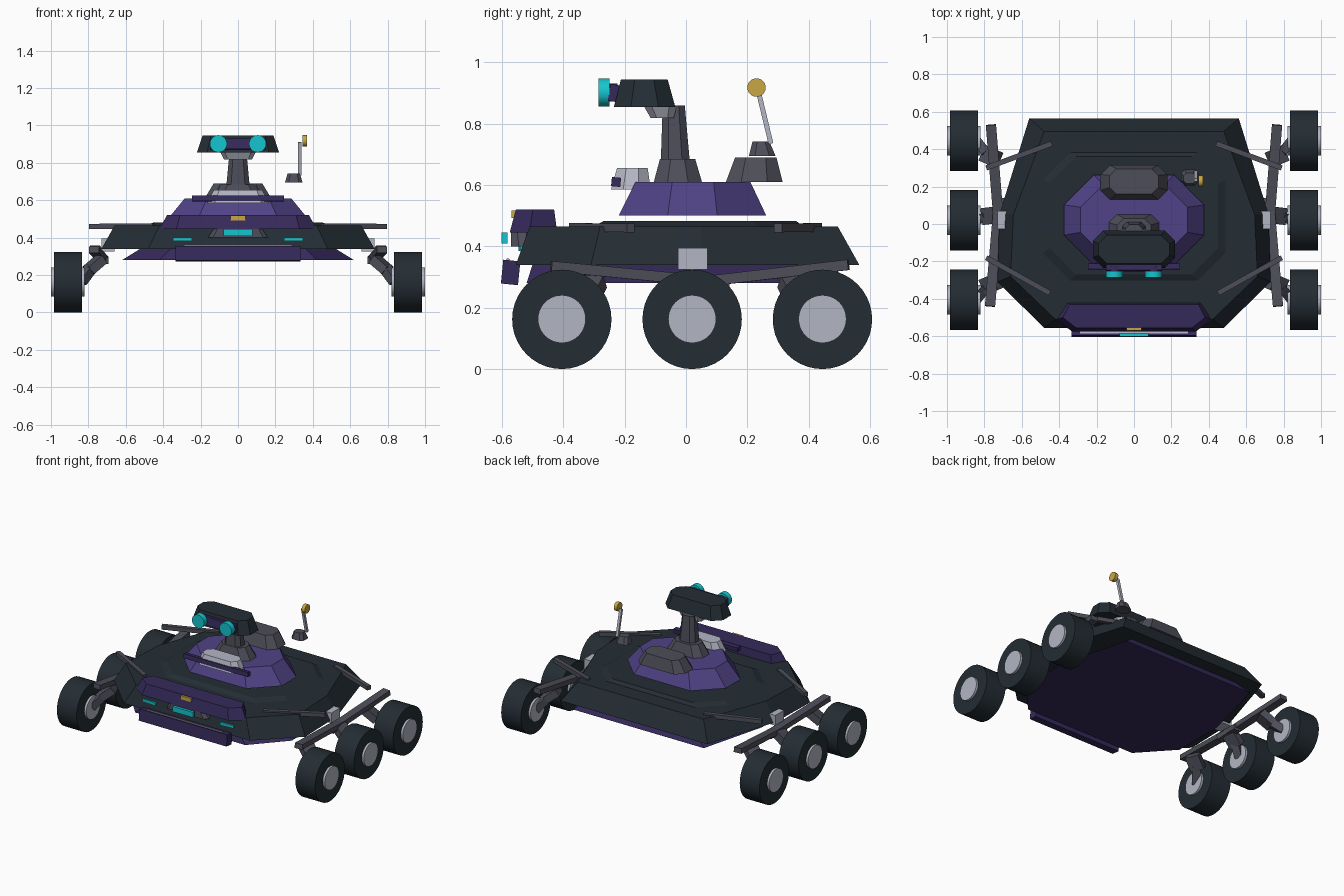
import bpy, bmesh, math
from mathutils import Vector, Matrix

if "Cube" in bpy.data.objects:
    bpy.data.objects.remove(bpy.data.objects["Cube"], do_unlink=True)


def material(name, rgb):
    m = bpy.data.materials.new(name)
    m.use_nodes = True
    m.diffuse_color = (*rgb, 1)
    m.node_tree.nodes["Principled BSDF"].inputs["Base Color"].default_value = (*rgb, 1)
    return m


DARK = material("dark slate", (0.017, 0.026, 0.034))
VIOLET = material("violet", (0.08, 0.055, 0.24))
PURPLE = material("deep purple", (0.036, 0.023, 0.105))
GRAY = material("mid gray", (0.075, 0.075, 0.1))
SILVER = material("silver", (0.45, 0.47, 0.55))
TEAL = material("teal glow", (0.008, 0.56, 0.62))
GOLD = material("gold", (0.58, 0.39, 0.06))


def finish(name, bm, mat, smooth=False):
    bmesh.ops.recalc_face_normals(bm, faces=bm.faces)
    me = bpy.data.meshes.new(name)
    bm.to_mesh(me)
    bm.free()
    me.materials.append(mat)
    ob = bpy.data.objects.new(name, me)
    bpy.context.collection.objects.link(ob)
    if smooth:
        bpy.ops.object.select_all(action="DESELECT")
        ob.select_set(True)
        bpy.context.view_layer.objects.active = ob
        bpy.ops.object.shade_smooth_by_angle(angle=math.radians(35))
    return ob


def loft(name, low, z0, high, z1, mat):
    """Closed solid between two outlines with the same point count."""
    bm = bmesh.new()
    a = [bm.verts.new((x, y, z0)) for x, y in low]
    b = [bm.verts.new((x, y, z1)) for x, y in high]
    bm.faces.new(a)
    bm.faces.new(b)
    for i in range(len(a)):
        j = (i + 1) % len(a)
        bm.faces.new((a[i], a[j], b[j], b[i]))
    return finish(name, bm, mat)


def octagon(hx, y0, y1, cut, cx=0):
    half = [(hx - cut, y0), (hx, y0 + cut), (hx, y1 - cut), (hx - cut, y1)]
    return [(cx + x, y) for x, y in half] + [(cx - x, y) for x, y in reversed(half)]


def mirrored(half):
    return half + [(-x, y) for x, y in reversed(half)]


def box(name, loc, size, mat, tilt=0, turn=0):
    bm = bmesh.new()
    bmesh.ops.create_cube(bm, size=1)
    m = Matrix.Rotation(turn, 4, "Z") @ Matrix.Rotation(tilt, 4, "X") @ Matrix.Diagonal((*size, 1))
    bm.transform(Matrix.Translation(loc) @ m)
    return finish(name, bm, mat)


def beam(name, start, end, width, height, mat):
    a, b = Vector(start), Vector(end)
    d = b - a
    side = d.cross(Vector((0, 0, 1))).normalized()
    up = side.cross(d).normalized()
    rot = Matrix((side, d.normalized(), up)).transposed().to_4x4()
    bm = bmesh.new()
    bmesh.ops.create_cube(bm, size=1)
    bm.transform(Matrix.Translation((a + b) / 2) @ rot @ Matrix.Diagonal((width, d.length, height, 1)))
    return finish(name, bm, mat)


def disc(name, loc, r, depth, axis, mat, sides=40):
    bm = bmesh.new()
    bmesh.ops.create_cone(bm, cap_ends=True, segments=sides, radius1=r, radius2=r, depth=depth)
    rot = Matrix.Rotation(math.pi / 2, 4, "Y" if axis == "x" else "X")
    bm.transform(Matrix.Translation(loc) @ rot)
    return finish(name, bm, mat, smooth=True)


# Hull, belly pan and raised deck
loft("hull", mirrored([(.48, -.555), (.73, -.31), (.72, .05), (.56, .565)]), .34,
     mirrored([(.42, -.51), (.66, -.28), (.645, .05), (.48, .495)]), .465, DARK)
loft("belly_pan", mirrored([(.42, -.52), (.62, -.3), (.62, .06), (.5, .52)]), .28,
     mirrored([(.36, -.5), (.52, -.29), (.52, .06), (.42, .48)]), .342, PURPLE)
loft("deck", octagon(.5, -.31, .39, .15), .46, octagon(.45, -.27, .36, .14), .482, DARK)

# Cabin with front visor and instrument block
loft("cabin", octagon(.375, -.22, .262, .16), .5, octagon(.285, -.165, .21, .12), .61, VIOLET)
box("visor_bar", (0, -.228, .61), (.49, .03, .03), PURPLE, tilt=-.1)
loft("instrument_block", octagon(.165, -.245, -.115, .04), .585,
     octagon(.13, -.225, -.125, .03), .655, SILVER)
loft("rear_pack", octagon(.178, .13, .315, .05), .61, octagon(.13, .16, .295, .035), .69, GRAY)

# Nose, grille, lights and bumper
loft("nose", mirrored([(.33, -.575), (.42, -.51), (.36, -.42)]), .445,
     mirrored([(.31, -.555), (.38, -.5), (.345, -.43)]), .52, PURPLE)
box("nose_badge", (0, -.561, .505), (.08, .016, .025), GOLD)
loft("grille", octagon(.16, -.57, -.5, .025), .4, octagon(.13, -.57, -.5, .02), .447, GRAY)
box("front_light", (0, -.592, .427), (.155, .02, .036), TEAL)
box("bumper", (0, -.572, .315), (.67, .056, .078), PURPLE, tilt=-.1)
box("bumper_strip", (0, -.58, .356), (.58, .01, .008), SILVER, tilt=-.1)

# Mast and camera head
loft("mast_base", octagon(.135, -.105, .052, .045), .61, octagon(.09, -.085, .03, .035), .685, GRAY)
loft("mast", octagon(.062, -.082, .012, .025), .68, octagon(.045, -.076, -.004, .02), .86, GRAY)
loft("head_mount", octagon(.075, -.115, -.04, .02), .818, octagon(.095, -.137, -.03, .025), .857, SILVER)
loft("head", octagon(.22, -.235, -.035, .055), .855, octagon(.19, -.212, -.06, .045), .945, DARK)
box("face_plate", (0, -.236, .9), (.3, .03, .055), PURPLE, tilt=-.15)
for s, side in ((1, "left"), (-1, "right")):
    disc(f"{side}_eye", (s * .105, -.268, .902), .046, .036, "y", TEAL, 24)
    disc(f"{side}_eye_socket", (s * .105, -.242, .902), .03, .036, "y", PURPLE, 12)

# Antenna on its own foot
loft("antenna_foot", octagon(.047, .205, .292, .02, .298), .695,
     octagon(.033, .217, .272, .015, .298), .742, GRAY)
beam("antenna_rod", (.33, .277, .735), (.33, .235, .91), .018, .016, SILVER)
disc("antenna_dish", (.357, .23, .918), .03, .024, "x", GOLD, 24)

# Running gear on both sides
for s, side in ((1, "left"), (-1, "right")):
    box(f"{side}_headlight", (s * .295, -.538, .393), (.1, .012, .016), TEAL, turn=s * .06)
    beam(f"{side}_front_strut", (s * .79, -.18, .46), (s * .45, -.37, .462), .028, .028, GRAY)
    beam(f"{side}_rear_strut", (s * .79, .3, .46), (s * .44, .43, .462), .028, .028, GRAY)
    box(f"{side}_pivot", (s * .695, .022, .36), (.07, .095, .07), SILVER)
    beam(f"{side}_front_rocker", (s * .77, -.44, .335), (s * .72, .14, .28), .055, .034, GRAY)
    beam(f"{side}_rear_rocker", (s * .72, -.03, .275), (s * .765, .53, .34), .055, .034, GRAY)
    for y, lean, pos in ((-.405, .1, "front"), (.02, .03, "middle"), (.445, -.1, "rear")):
        beam(f"{side}_{pos}_bracket", (s * .73, y + lean, .285), (s * .8, y + lean * .7, .225),
             .09, .05, GRAY)
        beam(f"{side}_{pos}_axle", (s * .785, y + lean * .7, .24), (s * .84, y, .165), .05, .05, GRAY)
        disc(f"{side}_{pos}_wheel", (s * .91, y, .162), .162, .15, "x", DARK)
        disc(f"{side}_{pos}_hub", (s * .91, y, .163), .078, .18, "x", SILVER)
